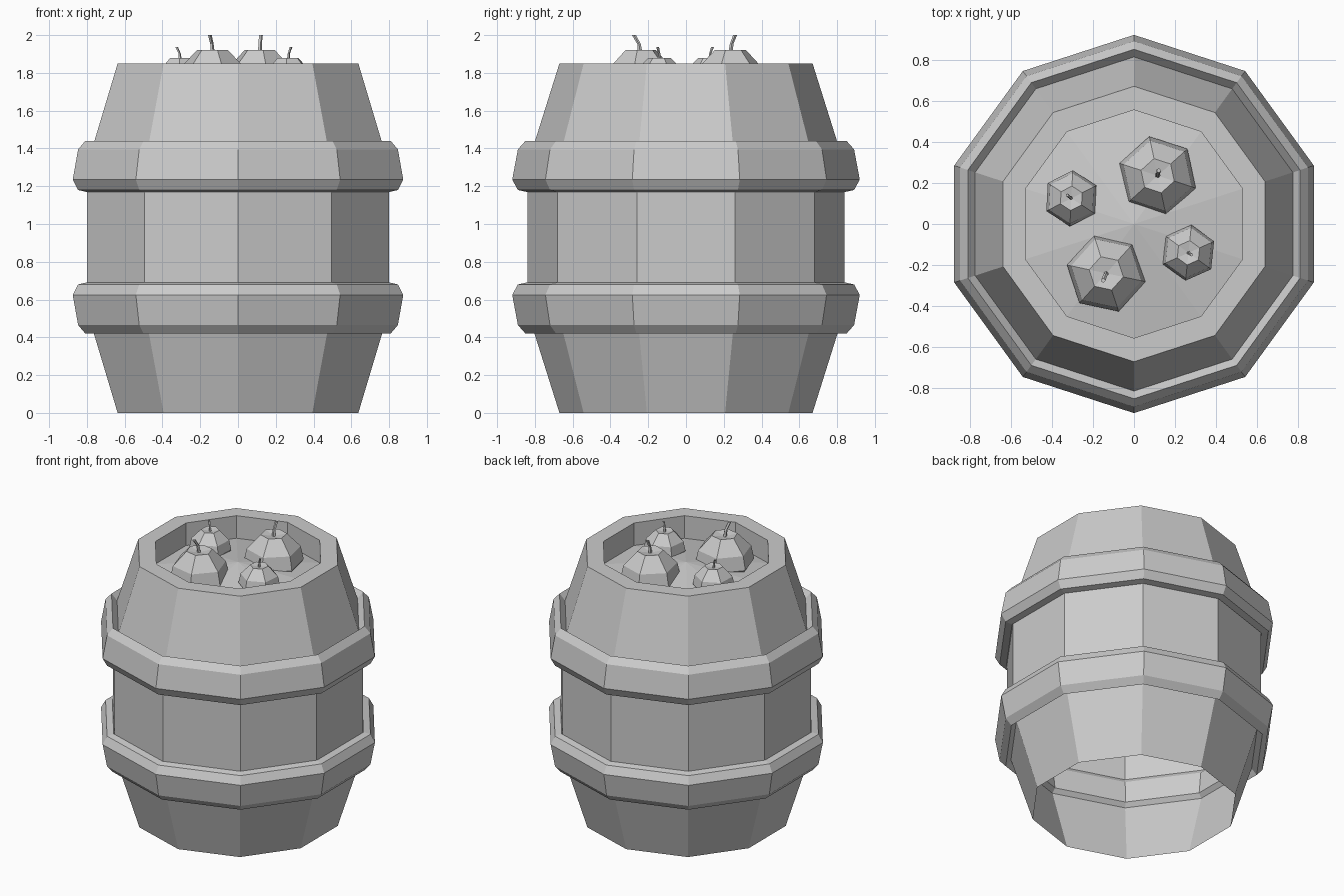
import bpy, bmesh, math
from mathutils import Vector

cube = bpy.data.objects.get("Cube")
if cube:
    bpy.data.objects.remove(cube)

grey = bpy.data.materials.new("plain_grey")
grey.use_nodes = True
GREY = (0.6, 0.6, 0.6, 1)
grey.diffuse_color = GREY
grey.node_tree.nodes["Principled BSDF"].inputs["Base Color"].default_value = GREY


def lathe(name, profile, sides, phase=90, closed=False, loc=(0, 0, 0), flip=False):
    """Turn an (r, z) profile around z; r = 0 makes a single tip."""
    bm = bmesh.new()
    rings = []
    for r, z in profile:
        if r == 0:
            rings.append([bm.verts.new((0, 0, z))] * sides)
            continue
        angles = [math.radians(phase + 360 * i / sides) for i in range(sides)]
        rings.append([bm.verts.new((r * math.cos(a), r * math.sin(a), z)) for a in angles])
    pairs = list(zip(rings, rings[1:]))
    if closed:
        pairs.append((rings[-1], rings[0]))
    for low, high in pairs:
        for i in range(sides):
            j = (i + 1) % sides
            corners = list(dict.fromkeys([low[i], low[j], high[j], high[i]]))
            bm.faces.new(corners)
    mesh = bpy.data.meshes.new(name)
    bm.to_mesh(mesh)
    bm.free()
    mesh.materials.append(grey)
    obj = bpy.data.objects.new(name, mesh)
    obj.location = loc
    bpy.context.collection.objects.link(obj)
    return obj


def stem(name, base, lean, height, radius):
    """Thin bent stalk with five sides."""
    bm = bmesh.new()
    rings = []
    for t, bend, thick in ((-0.2, 0, 1), (0.5, 0.25, 0.7), (1, 1, 0.8)):
        centre = Vector(base) + Vector((lean[0] * bend, lean[1] * bend, height * t))
        rings.append([bm.verts.new(centre + radius * thick * Vector(
            (math.cos(math.tau * i / 5), math.sin(math.tau * i / 5), 0))) for i in range(5)])
    for low, high in zip(rings, rings[1:]):
        for i in range(5):
            j = (i + 1) % 5
            bm.faces.new((low[i], low[j], high[j], high[i]))
    bm.faces.new(rings[-1])
    mesh = bpy.data.meshes.new(name)
    bm.to_mesh(mesh)
    bm.free()
    mesh.materials.append(grey)
    bpy.context.collection.objects.link(bpy.data.objects.new(name, mesh))


# Barrel shell, open below, with a rim and a sunken, slightly raised lid
lathe("barrel", [(0.67, 0), (0.84, 0.54), (0.84, 1.31), (0.67, 1.85),
                 (0.555, 1.85), (0.555, 1.69), (0, 1.78)], 10)

# Two hoops, the upper a mirror of the lower
HOOP = [(0.85, 0.42), (0.89, 0.465), (0.92, 0.625), (0.89, 0.68),
        (0.845, 0.69), (0.81, 0.65), (0.79, 0.49)]
lathe("lower_hoop", HOOP, 10, closed=True)
lathe("upper_hoop", [(r, 1.86 - z) for r, z in reversed(HOOP)], 10, closed=True)

# Apples: x, y, top height, scale, turn, stem lean
FRUIT = [(0, -0.31), (0.12, -0.28), (0.195, -0.19), (0.175, -0.095), (0.085, 0), (0, -0.015)]
APPLES = [
    ("back_left", 0.115, 0.235, 1.92, 1, 42, (0.005, 0.025)),
    ("back_right", -0.305, 0.125, 1.88, 0.7, 27, (-0.02, 0.015)),
    ("front_right", -0.135, -0.24, 1.92, 1, 48, (-0.015, -0.035)),
    ("front_left", 0.265, -0.14, 1.88, 0.7, 24, (0.015, -0.01)),
]
for side, x, y, top, size, turn, lean in APPLES:
    profile = [(r * size, z * size) for r, z in FRUIT]
    lathe("apple_" + side, profile, 6, turn, loc=(x, y, top))
    height = 0.095 * size
    stem("stem_" + side, (x, y, top - 0.015 * size), lean, height, 0.014 * size)
